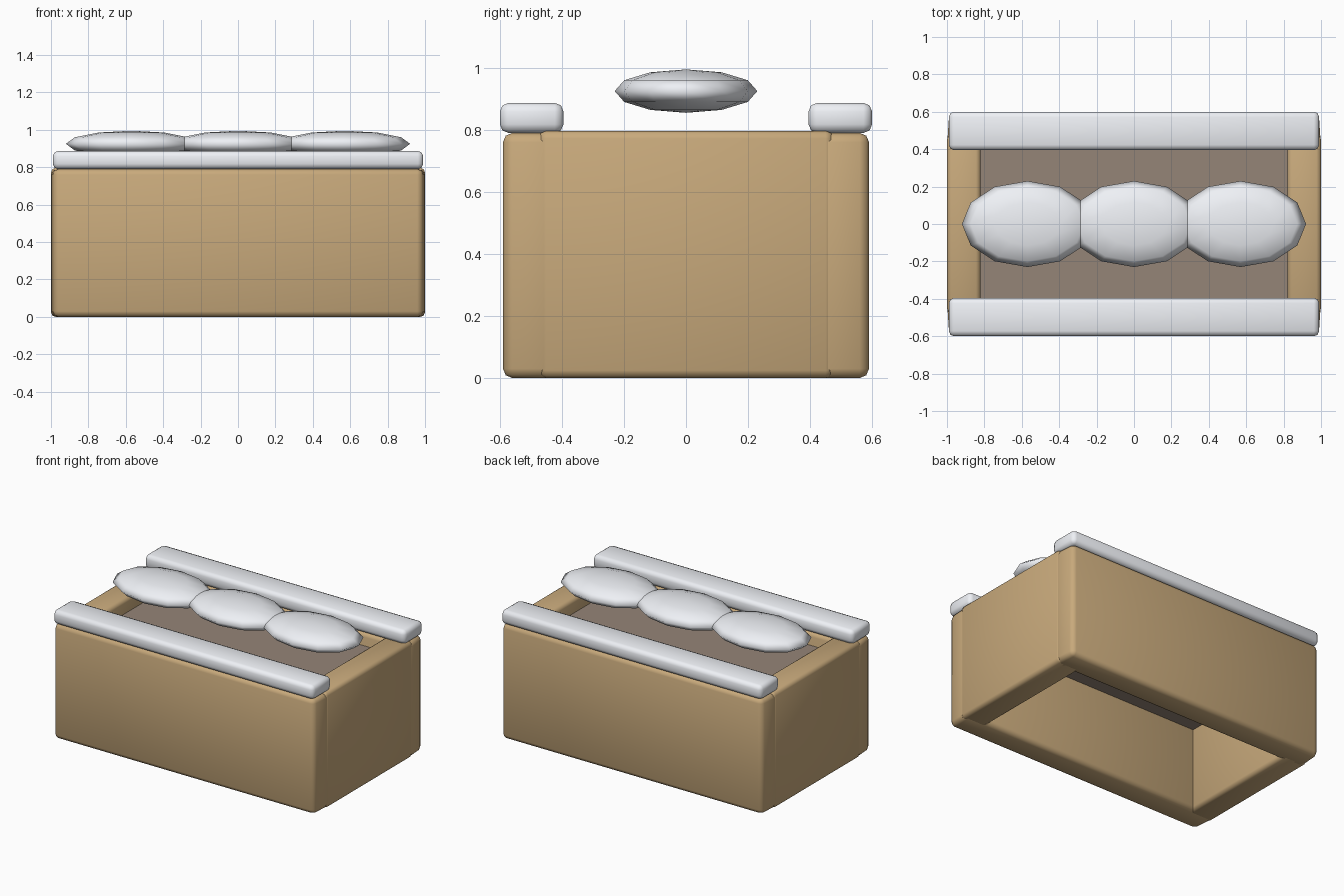
import bpy

if "Cube" in bpy.data.objects:
    bpy.data.objects.remove(bpy.data.objects["Cube"])


def material(name, color):
    m = bpy.data.materials.new(name)
    m.diffuse_color = (*color, 1)
    m.use_nodes = True
    m.node_tree.nodes["Principled BSDF"].inputs["Base Color"].default_value = m.diffuse_color
    return m


tan = material("tan", (0.58, 0.40, 0.20))
brown = material("dull_brown", (0.30, 0.235, 0.185))
pale = material("pale_grey", (0.86, 0.88, 0.92))


def box(name, lo, hi, bevel=0.0, mat=None, taper=1.0):
    bpy.ops.mesh.primitive_cube_add(size=1, location=[(a + b) / 2 for a, b in zip(lo, hi)])
    o = bpy.context.object
    o.name = name
    o.scale = [b - a for a, b in zip(lo, hi)]
    bpy.ops.object.transform_apply(location=True, rotation=False, scale=True)
    # Ends slope slightly inward towards the outer face
    far = max(abs(lo[1]), abs(hi[1]))
    for v in o.data.vertices:
        if abs(v.co.y) > far - 0.001:
            v.co.x *= taper
    if mat:
        o.data.materials.append(mat)
    if bevel:
        mod = o.modifiers.new("rounded_edges", "BEVEL")
        mod.width = bevel
        mod.segments = 2
        bpy.ops.object.modifier_apply(modifier=mod.name)
        bpy.ops.object.shade_smooth_by_angle(angle=0.9)
    return o


# Long walls with a rail on top of each
for side, s in (("front", -1), ("back", 1)):
    y0, y1 = sorted((s * 0.41, s * 0.59))
    box(side + "_wall", (-1.0, y0, 0), (1.0, y1, 0.79), 0.03, tan, 0.988)
    y0, y1 = sorted((s * 0.395, s * 0.6))
    box(side + "_rail", (-0.99, y0, 0.79), (0.99, y1, 0.887), 0.028, pale)

# End walls
for side, s in (("left", -1), ("right", 1)):
    x0, x1 = sorted((s * 0.82, s * 1.0))
    box(side + "_wall", (x0, -0.475, 0), (x1, 0.475, 0.797), 0.025, tan)

# Inner shelf
box("inner_shelf", (-0.83, -0.42, 0.57), (0.83, 0.42, 0.70), 0, brown)

# Row of flattened puffs
for name, x in (("left", -0.57), ("middle", 0), ("right", 0.57)):
    bpy.ops.mesh.primitive_uv_sphere_add(segments=12, ring_count=6, radius=1,
                                         location=(x, 0, 0.925))
    o = bpy.context.object
    o.name = name + "_puff"
    o.scale = (0.35, 0.23, 0.07)
    bpy.ops.object.transform_apply(location=False, rotation=False, scale=True)
    o.data.materials.append(pale)
    bpy.ops.object.shade_smooth()
